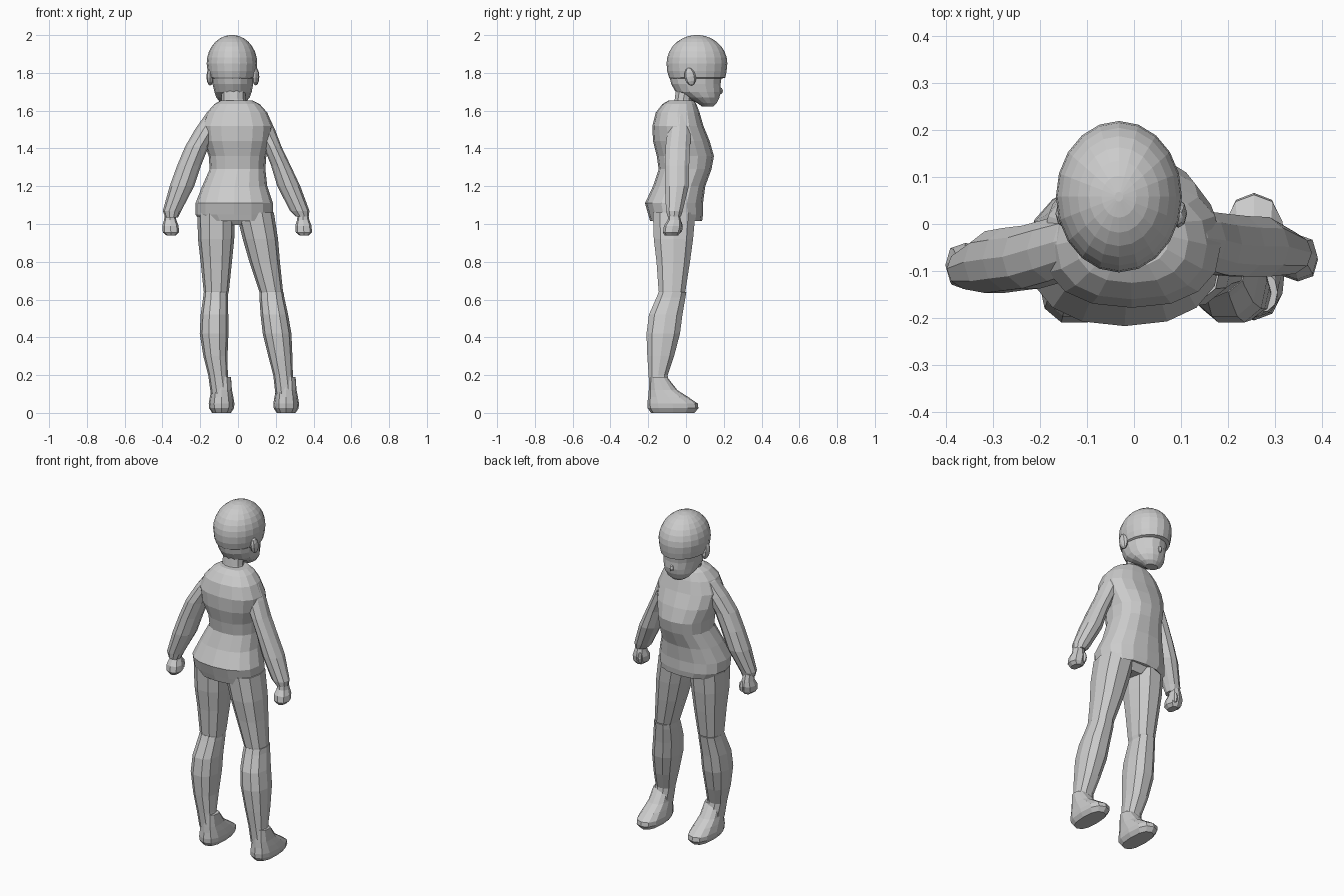
import bpy, bmesh
from math import sin, cos, pi


def loft(name, sections, sides=10, power=1.0):
    """Horizontal rings given as (z, x0, x1, y0, y1), skinned from first to last."""
    bm = bmesh.new()
    rings = []

    def curve(v):
        return (1 if v >= 0 else -1) * abs(v) ** power
    for z, x0, x1, y0, y1 in sections:
        cx, cy, rx, ry = (x0 + x1) / 2, (y0 + y1) / 2, (x1 - x0) / 2, (y1 - y0) / 2
        rings.append([bm.verts.new((cx + rx * curve(cos(2 * pi * i / sides)),
                                    cy + ry * curve(sin(2 * pi * i / sides)), z))
                      for i in range(sides)])
    for a, b in zip(rings, rings[1:]):
        for i in range(sides):
            j = (i + 1) % sides
            bm.faces.new((a[i], a[j], b[j], b[i]))
    bm.faces.new(rings[0])
    bm.faces.new(rings[-1])
    bmesh.ops.recalc_face_normals(bm, faces=bm.faces)
    me = bpy.data.meshes.new(name)
    bm.to_mesh(me)
    bm.free()
    ob = bpy.data.objects.new(name, me)
    bpy.context.collection.objects.link(ob)
    return ob


def ball(name, loc, scale, rot=(0, 0, 0), u=8, v=6):
    bpy.ops.mesh.primitive_uv_sphere_add(segments=u, ring_count=v, radius=1,
                                         location=loc, rotation=rot)
    ob = bpy.context.object
    ob.name, ob.scale = name, scale
    return ob


# Skull cap: rounded dome with a rim that overhangs the face
HX, HY, HZ = -0.032, 0.058, 1.85
dome = []
for k in range(8):
    a = k / 7.3 * pi / 2
    w, h = 0.134 * cos(a), 0.161 * cos(a)
    dome.append((HZ + 0.151 * sin(a), HX - w, HX + w, HY - h, HY + h))
loft("skull_cap", [(1.770, -0.145, 0.082, -0.085, 0.19),
                   (1.775, -0.153, 0.090, -0.090, 0.208),
                   (1.81, -0.161, 0.098, -0.100, 0.215)] + dome, 20)

# Face and jaw, tapering forward to the chin
loft("face", [(1.622, -0.065, 0.010, 0.085, 0.145),
              (1.64, -0.092, 0.037, 0.060, 0.163),
              (1.67, -0.115, 0.062, 0.000, 0.177),
              (1.70, -0.125, 0.073, -0.055, 0.184),
              (1.74, -0.135, 0.080, -0.078, 0.183),
              (1.79, -0.145, 0.082, -0.090, 0.190)], 16)
ball("nose", (HX, 0.178, 1.705), (0.014, 0.018, 0.02), u=6, v=4)
for side, x in (("left", -0.148), ("right", 0.094)):
    ball(side + "_ear", (x, 0.022, 1.78), (0.019, 0.03, 0.048), (0.2, 0, 0))

# Neck
loft("neck", [(1.60, -0.09, 0.06, -0.08, 0.04), (1.66, -0.087, 0.04, -0.062, 0.035),
              (1.76, -0.085, 0.035, -0.05, 0.06)])

# Loose top with pinched waist and flared hem
loft("jacket", [(1.04, -0.17, 0.14, -0.15, 0.06),
                (1.015, -0.20, 0.175, -0.19, 0.085),
                (1.05, -0.225, 0.185, -0.20, 0.09),
                (1.11, -0.225, 0.185, -0.217, 0.09),
                (1.20, -0.19, 0.155, -0.175, 0.102),
                (1.29, -0.15, 0.145, -0.145, 0.135),
                (1.36, -0.155, 0.15, -0.155, 0.148),
                (1.44, -0.185, 0.175, -0.175, 0.125),
                (1.52, -0.195, 0.185, -0.178, 0.092),
                (1.59, -0.165, 0.155, -0.160, 0.072),
                (1.635, -0.125, 0.115, -0.125, 0.055),
                (1.655, -0.09, 0.075, -0.09, 0.04)], 16, 0.85)

# Sleeves: full at the elbow, gathered at the cuff
loft("right_sleeve", [(1.04, 0.305, 0.375, -0.10, -0.025), (1.07, 0.275, 0.378, -0.108, -0.015),
                      (1.20, 0.208, 0.330, -0.115, 0.018), (1.31, 0.175, 0.278, -0.115, 0.020),
                      (1.41, 0.135, 0.230, -0.112, 0.025), (1.50, 0.08, 0.196, -0.10, 0.030),
                      (1.58, 0.04, 0.158, -0.09, 0.030), (1.63, 0.03, 0.115, -0.07, 0.015)])
loft("left_sleeve", [(1.035, -0.385, -0.318, -0.135, -0.06), (1.07, -0.398, -0.30, -0.14, -0.05),
                     (1.20, -0.362, -0.232, -0.15, -0.012), (1.31, -0.322, -0.195, -0.145, -0.005),
                     (1.41, -0.280, -0.155, -0.14, 0.0), (1.50, -0.228, -0.10, -0.125, 0.015),
                     (1.58, -0.172, -0.05, -0.105, 0.028), (1.63, -0.125, -0.03, -0.07, 0.015)])

# Clenched hands with thumbs
for side, x, y, s in (("right", 0.348, -0.072, 1), ("left", -0.356, -0.09, -1)):
    loft(side + "_hand", [(0.938, x - 0.02, x + 0.025, y - 0.04, y + 0.03),
                          (0.955, x - 0.042, x + 0.043, y - 0.05, y + 0.042),
                          (0.99, x - 0.045, x + 0.042, y - 0.045, y + 0.05),
                          (1.02, x - 0.036, x + 0.03, y - 0.025, y + 0.045),
                          (1.06, x - 0.030, x + 0.022, y - 0.02, y + 0.035)], 8, 0.8)
    ball(side + "_thumb", (x - s * 0.02, y + 0.04, 0.985), (0.014, 0.015, 0.034), u=6, v=4)

# Hips bridging the legs under the hem
loft("hips", [(0.995, -0.10, 0.09, -0.13, 0.02), (1.06, -0.21, 0.18, -0.18, 0.05)])

# Upper legs
loft("right_thigh", [(0.61, 0.125, 0.236, -0.14, -0.015), (0.645, 0.112, 0.238, -0.148, 0.0),
                     (0.80, 0.06, 0.222, -0.16, 0.025), (0.92, 0.025, 0.212, -0.175, 0.042),
                     (1.06, -0.01, 0.19, -0.18, 0.055)], 10, 0.85)
loft("left_thigh", [(0.61, -0.175, -0.058, -0.14, -0.015), (0.645, -0.182, -0.048, -0.148, 0.0),
                    (0.80, -0.198, -0.032, -0.16, 0.025), (0.92, -0.212, -0.02, -0.175, 0.042),
                    (1.06, -0.215, -0.015, -0.18, 0.055)], 10, 0.85)

# Lower legs: z, half width, back, front, with a centre line per leg
calf = [(0.10, 0.052, -0.195, -0.08), (0.20, 0.052, -0.20, -0.095), (0.30, 0.064, -0.208, -0.06),
        (0.42, 0.076, -0.213, -0.028), (0.52, 0.073, -0.20, -0.015),
        (0.61, 0.066, -0.160, 0.0), (0.64, 0.063, -0.148, 0.005)]
foot = [(0.012, 0.05, -0.185, 0.045), (0.025, 0.066, -0.203, 0.066), (0.05, 0.068, -0.205, 0.062),
        (0.085, 0.062, -0.20, 0.01), (0.12, 0.055, -0.197, -0.045), (0.19, 0.050, -0.19, -0.1)]
for side, ankle, knee in (("right", 0.250, 0.178), ("left", -0.092, -0.118)):
    rows = []
    for z, w, y0, y1 in calf:
        t = min(1, max(0, (z - 0.12) / 0.5))
        c = ankle + (knee - ankle) * t - (0.02 * sin(pi * t) if side == "left" else 0)
        rows.append((z, c - w, c + w, y0, y1))
    loft(side + "_shin", rows, 10, 0.85)
    # Foot, long toward the toes
    loft(side + "_foot", [(z, ankle - w + 0.005, ankle + w + 0.005, a, b)
                          for z, w, a, b in foot], 12, 0.8)

# Rest the soles on the ground
for ob in bpy.context.collection.objects:
    if ob.name.endswith("_foot"):
        for v in ob.data.vertices:
            if v.co.z < 0.015:
                v.co.z = 0.0
